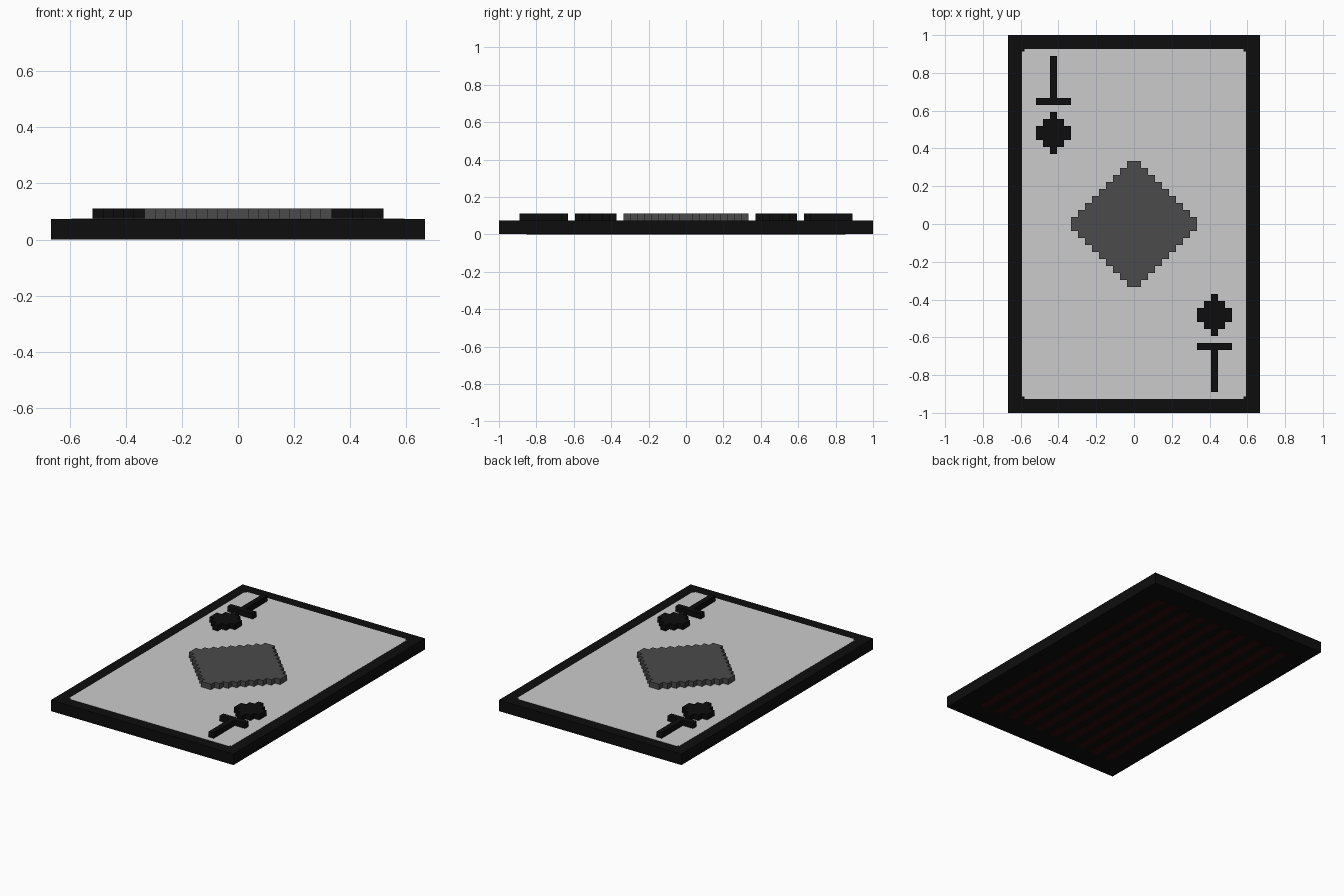
import bpy, bmesh

if "Cube" in bpy.data.objects:
    bpy.data.objects.remove(bpy.data.objects["Cube"])

V = 1 / 27          # one grid cell of the blocky design
TOP = 2 * V         # card thickness


def material(name, rgb):
    m = bpy.data.materials.new(name)
    m.diffuse_color = (*rgb, 1)
    m.use_nodes = True
    m.node_tree.nodes["Principled BSDF"].inputs["Base Color"].default_value = m.diffuse_color
    return m


black = material("black", (0.004, 0.004, 0.004))
paper = material("pale grey", (0.6, 0.6, 0.6))
grey = material("dark grey", (0.07, 0.07, 0.07))
red = material("dark red", (0.024, 0.003, 0.003))


def prism(name, outline, z0, z1, mat, turn=1):
    """Extrude a flat outline; turn=-1 rotates it half a turn about z."""
    bm = bmesh.new()
    face = bm.faces.new([bm.verts.new((turn * x, turn * y, z0)) for x, y in outline])
    ext = bmesh.ops.extrude_face_region(bm, geom=[face])["geom"]
    top = [g for g in ext if isinstance(g, bmesh.types.BMVert)]
    bmesh.ops.translate(bm, verts=top, vec=(0, 0, z1 - z0))
    bmesh.ops.recalc_face_normals(bm, faces=bm.faces[:])
    mesh = bpy.data.meshes.new(name)
    bm.to_mesh(mesh)
    bm.free()
    mesh.materials.append(mat)
    ob = bpy.data.objects.new(name, mesh)
    bpy.context.collection.objects.link(ob)
    return ob


def stepped(half_widths, cx, y0):
    """Stair-edged outline from half widths per row, bottom row first (in cells)."""
    right = []
    for i, w in enumerate(half_widths):
        for p in ((w, y0 + i), (w, y0 + i + 1)):
            right.append(p)
    # drop points in the middle of straight edges
    right = [p for i, p in enumerate(right)
             if not (0 < i < len(right) - 1
                     and right[i - 1][0] == p[0] == right[i + 1][0])]
    clean = []
    for p in right:
        if not clean or clean[-1] != p:
            clean.append(p)
    left = [(-x, y) for x, y in reversed(clean)]
    return [((x + cx) * V, y * V) for x, y in clean + left]


def rect(x0, x1, y0, y1):
    return [(x0, y0), (x1, y0), (x1, y1), (x0, y1)]


# card body
prism("card_body", rect(-18 * V, 18 * V, -1, 1), 0.001, TOP, black)

# pale front panel with tiny notched corners
px, py, n = 16 * V, 25 * V, 0.012
panel = [(px - n, -py), (px - n, -py + n), (px, -py + n),
         (px, py - n), (px - n, py - n), (px - n, py),
         (-px + n, py), (-px + n, py - n), (-px, py - n),
         (-px, -py + n), (-px + n, -py + n), (-px + n, -py)]
prism("front_panel", panel, TOP - 0.002, TOP + 0.001, paper)

# raised centre diamond
steps = list(range(1, 10))
prism("centre_diamond", stepped(steps + steps[::-1], 0, -9), TOP, 3 * V, grey)

# raised corner pips and bar marks, repeated by a half turn
for side, turn in (("upper", 1), ("lower", -1)):
    prism(side + "_pip", stepped([0.5, 1.5, 2.5, 2.5, 1.5, 0.5], -11.5, 10),
          TOP, 3 * V, black, turn)
    prism(side + "_corner_bar", stepped([2.5] + [0.5] * 6, -11.5, 17),
          TOP, 3 * V, black, turn)

# thin stripes on the back
for i in range(10):
    x = (i - 4.5) * 3 * V
    prism("back_stripe_%d" % i, rect(x - 0.75 * V, x + 0.75 * V, -23 * V, 23 * V),
          0, 0.003, red)
